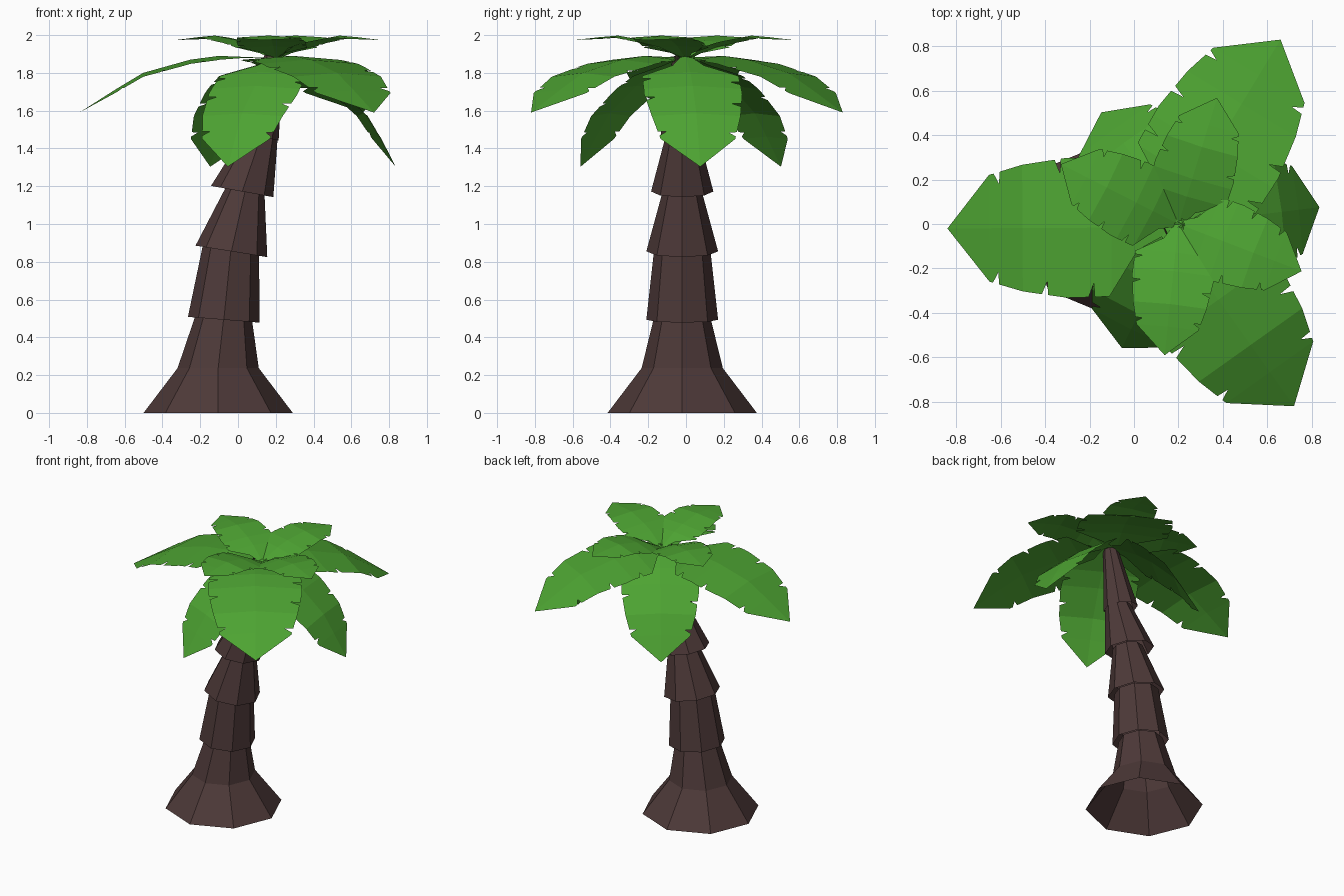
import bpy, math
from mathutils import Matrix, Vector

if "Cube" in bpy.data.objects:
    bpy.data.objects.remove(bpy.data.objects["Cube"])


def material(name, rgb):
    m = bpy.data.materials.new(name)
    m.diffuse_color = (*rgb, 1)
    m.use_nodes = True
    m.node_tree.nodes["Principled BSDF"].inputs["Base Color"].default_value = m.diffuse_color
    return m


bark = material("bark_brown", (0.075, 0.041, 0.040))
green = material("leaf_green", (0.075, 0.37, 0.032))


def add_mesh(name, verts, faces, mat):
    me = bpy.data.meshes.new(name)
    me.from_pydata(verts, [], faces)
    me.materials.append(mat)
    me.update()
    ob = bpy.data.objects.new(name, me)
    bpy.context.collection.objects.link(ob)
    return ob


# Trunk: open eight-sided flared sleeves stacked along a lean towards +x
# each ring is (centre x, centre z, radius, slope of the ring)
sleeves = [
    [(-0.105, 0.0, 0.395, 0.0), (-0.105, 0.237, 0.215, 0.0), (-0.075, 0.51, 0.148, 0.08)],
    [(-0.075, 0.493, 0.19, 0.08), (-0.037, 0.87, 0.148, 0.15)],
    [(-0.035, 0.855, 0.19, 0.16), (0.04, 1.185, 0.10, 0.18)],
    [(0.022, 1.172, 0.165, 0.18), (0.125, 1.475, 0.085, 0.2)],
    [(0.10, 1.465, 0.115, 0.2), (0.19, 1.885, 0.05, 0.2)],
]
SIDES = 8
for n, rings in enumerate(sleeves):
    verts, faces = [], []
    for cx, cz, r, slope in rings:
        for i in range(SIDES):
            a = i * math.tau / SIDES
            dx = r * math.cos(a)
            verts.append((cx + dx, -0.02 + r * math.sin(a), cz - slope * dx))
    for k in range(len(rings) - 1):
        for i in range(SIDES):
            j = (i + 1) % SIDES
            faces.append((k * SIDES + i, k * SIDES + j,
                          (k + 1) * SIDES + j, (k + 1) * SIDES + i))
    add_mesh(f"trunk_sleeve_{n + 1}", verts, faces, bark)

# Leaf pattern: midrib heights and half widths along its length (x)
rib = [(0, 0), (0.25, 0.01), (0.4, -0.01), (0.65, -0.08), (0.8, -0.17), (0.988, -0.29)]
width = [(0, 0.03), (0.13, 0.10), (0.26, 0.31), (0.45, 0.315),
         (0.65, 0.285), (0.8, 0.24), (0.988, 0.0)]
notches = {1: (0.34, 0.55, 0.77), -1: (0.30, 0.49, 0.765)}


def lerp(table, x):
    for (x0, y0), (x1, y1) in zip(table, table[1:]):
        if x <= x1:
            return y0 + (y1 - y0) * (x - x0) / (x1 - x0)
    return table[-1][1]


def leaf(name, centre, heading, scale, pitch):
    """Thin folded blade with slits cut in both edges."""
    mat = (Matrix.Translation(centre) @ Matrix.Rotation(math.radians(heading), 4, 'Z')
           @ Matrix.Rotation(-math.radians(pitch), 4, 'Y') @ Matrix.Scale(scale, 4))
    verts, faces = [], []
    for side in (1, -1):
        stations = {x: lerp(width, x) for x, _ in rib + width}
        for c in notches[side]:
            for d in (-0.014, 0.014):
                stations[c + d] = lerp(width, c + d)
            stations[c - 0.01] = lerp(width, c) * 0.8
        base = len(verts)
        xs = sorted(stations)
        for x in xs:
            w, z = stations[x], lerp(rib, x)
            verts.append(mat @ Vector((x, 0, z)))
            verts.append(mat @ Vector((x, side * w, z - 0.07 * w)))
        for i in range(len(xs) - 1):
            a = base + 2 * i
            f = (a, a + 2, a + 3, a + 1)
            if i == len(xs) - 2:      # the tip closes to a point
                f = (a, a + 2, a + 1)
            faces.append(f if side == 1 else f[::-1])
    add_mesh(name, verts, faces, green)


# Three tiers of leaves: wide spreading, drooping, and small upright crown
for i, h in enumerate((180.3, 58.8, -54.6)):
    leaf(f"spreading_leaf_{i + 1}", (0.148, -0.015, 1.88), h, 1.0, 0)
for i, h in enumerate((7, 126, 244)):
    leaf(f"drooping_leaf_{i + 1}", (0.218, 0.0, 1.89), h, 0.83, -27)
for i, h in enumerate((73, 153, 264, 339)):
    leaf(f"crown_leaf_{i + 1}", (0.2, 0.0, 1.873), h, 0.585, 26)
